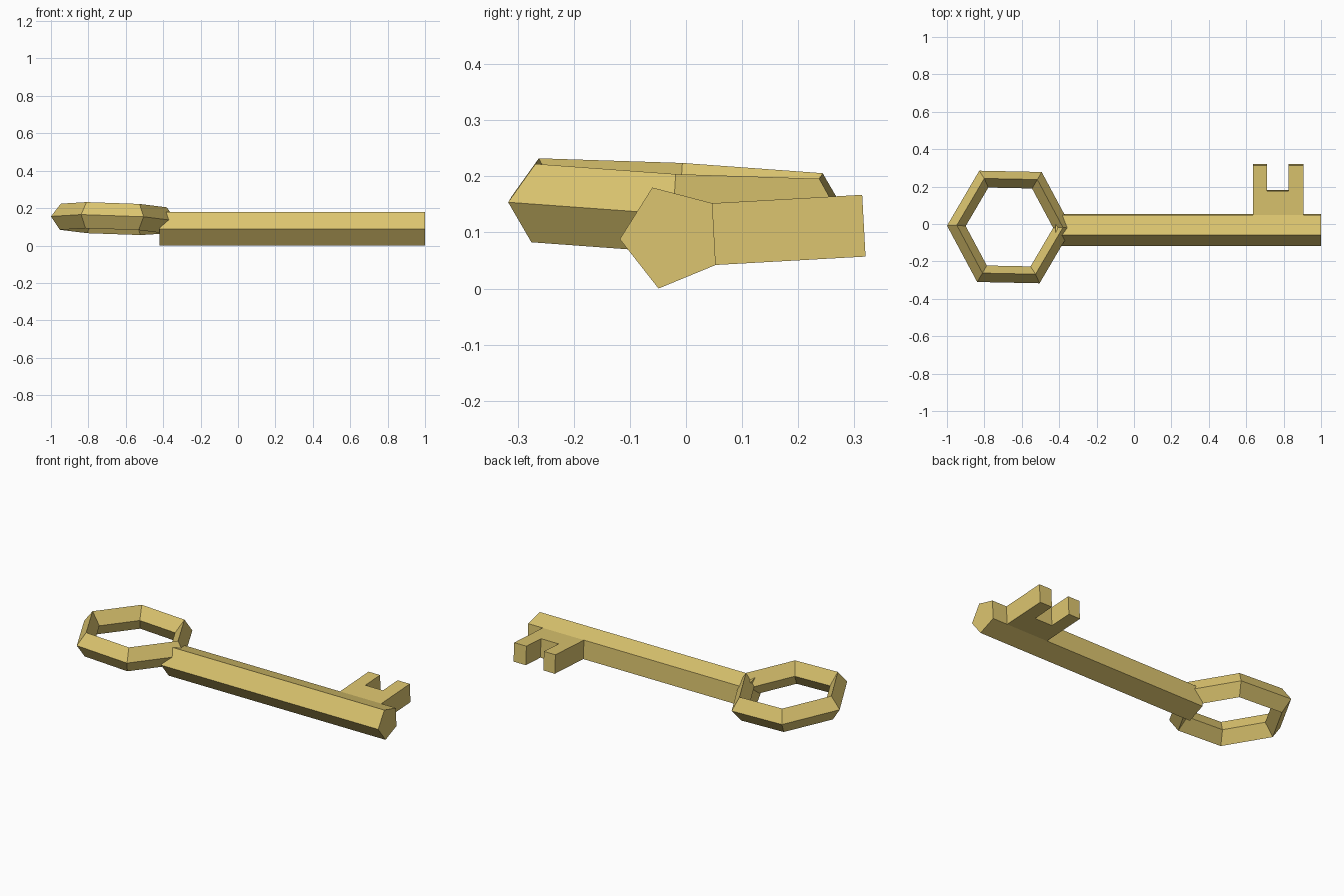
import bpy, bmesh
from math import cos, sin, tau, radians

if "Cube" in bpy.data.objects:
    bpy.data.objects.remove(bpy.data.objects["Cube"])

brass = bpy.data.materials.new("brass")
brass.diffuse_color = (0.72, 0.56, 0.16, 1)
brass.use_nodes = True
brass.node_tree.nodes["Principled BSDF"].inputs["Base Color"].default_value = brass.diffuse_color


def finish(name, bm):
    bmesh.ops.recalc_face_normals(bm, faces=bm.faces)
    me = bpy.data.meshes.new(name)
    bm.to_mesh(me)
    bm.free()
    me.materials.append(brass)
    ob = bpy.data.objects.new(name, me)
    bpy.context.collection.objects.link(ob)
    return ob


def prism(name, bottom, top):
    """Solid between two matching outlines."""
    bm = bmesh.new()
    a = [bm.verts.new(p) for p in bottom]
    b = [bm.verts.new(p) for p in top]
    bm.faces.new(a)
    bm.faces.new(b)
    for i in range(len(a)):
        j = (i + 1) % len(a)
        bm.faces.new((a[i], a[j], b[j], b[i]))
    return finish(name, bm)


# Five-sided shaft along x
section = [(-0.06, 0.18), (0.047, 0.152), (0.053, 0.042), (-0.049, 0.0), (-0.118, 0.088)]
prism("shaft", [(-0.42, y, z) for y, z in section], [(1.0, y, z) for y, z in section])

# U-shaped bit, slightly tilted with the shaft's flat side
outline = [(0.635, 0), (0.905, 0), (0.905, 0.267), (0.825, 0.267),
           (0.825, 0.13), (0.71, 0.13), (0.71, 0.267), (0.635, 0.267)]
prism("bit",
      [(x, 0.053 + d, 0.042 + 0.056 * d) for x, d in outline],
      [(x, 0.047 + d, 0.152 + 0.056 * d) for x, d in outline])

# Six-sided bow with a diamond tube section
bm = bmesh.new()
rings = []
for i in range(6):
    a = tau * i / 6
    rings.append([bm.verts.new((r * cos(a), 1.03 * r * sin(a), z))
                  for r, z in ((0.334, 0), (0.284, 0.07), (0.234, 0), (0.284, -0.07))])
for i in range(6):
    p, q = rings[i], rings[(i + 1) % 6]
    for k in range(4):
        m = (k + 1) % 4
        bm.faces.new((p[k], q[k], q[m], p[m]))
bow = finish("bow", bm)
bow.location = (-0.666, -0.016, 0.144)
bow.rotation_euler = (radians(-3), radians(2), radians(-1.2))
